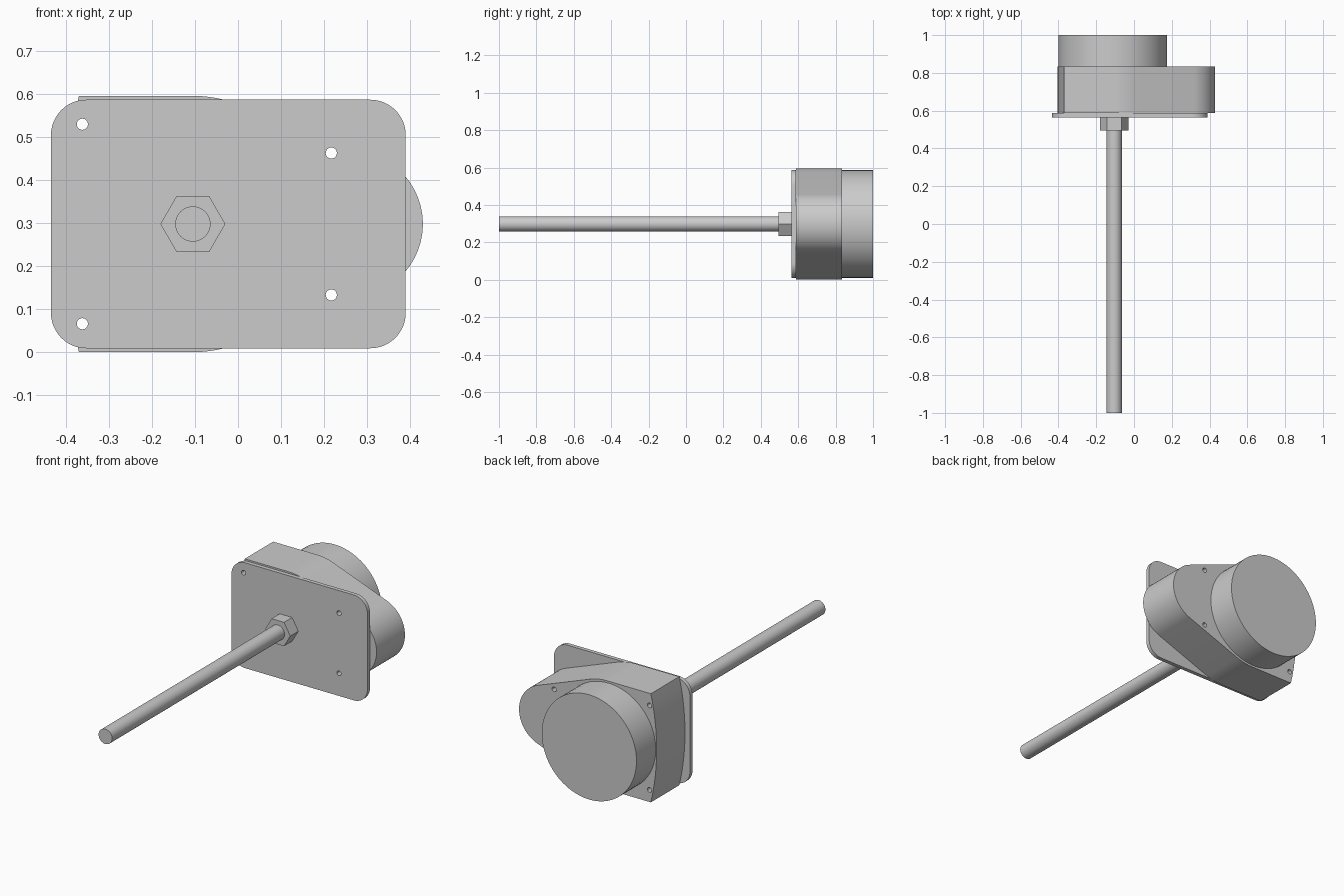
import bpy, bmesh
from math import sin, cos, pi, asin, radians

if "Cube" in bpy.data.objects:
    bpy.data.objects.remove(bpy.data.objects["Cube"])

ZC = 0.298          # height of the shared axis
SHAFT_X = -0.105    # shaft position


def arc(cx, cz, r, a0, a1, n):
    """Points on an arc, angles in radians, both ends included."""
    return [(cx + r * cos(a0 + (a1 - a0) * i / n),
             cz + r * sin(a0 + (a1 - a0) * i / n)) for i in range(n + 1)]


def circle(cx, cz, r, n):
    return arc(cx, cz, r, 0, 2 * pi, n)[:-1]


def extrude_profile(name, loops, y0, y1):
    """Fill an x/z outline (later loops are holes) and extrude it along y."""
    bm = bmesh.new()
    for pts in loops:
        vs = [bm.verts.new((x, y0, z)) for x, z in pts]
        for a, b in zip(vs, vs[1:] + vs[:1]):
            bm.edges.new((a, b))
    if len(loops) == 1:
        bm.faces.new(bm.verts[:])
    else:
        bmesh.ops.triangle_fill(bm, edges=bm.edges[:], use_beauty=True)
    ext = bmesh.ops.extrude_face_region(bm, geom=bm.faces[:], use_keep_orig=True)
    for v in ext["geom"]:
        if isinstance(v, bmesh.types.BMVert):
            v.co.y = y1
    bmesh.ops.recalc_face_normals(bm, faces=bm.faces[:])
    mesh = bpy.data.meshes.new(name)
    bm.to_mesh(mesh)
    bm.free()
    obj = bpy.data.objects.new(name, mesh)
    bpy.context.collection.objects.link(obj)
    return obj


# Screw holes shared by plate and housing
holes = [circle(x, ZC + s * dz, 0.013, 24)
         for x, dz in ((-0.362, 0.232), (0.217, 0.165)) for s in (1, -1)]

# Mounting plate with rounded corners
x0, x1, h, r = -0.435, 0.39, 0.289, 0.082
plate = []
for i, (cx, cz) in enumerate(((x1 - r, ZC + h - r), (x0 + r, ZC + h - r),
                              (x0 + r, ZC - h + r), (x1 - r, ZC - h + r))):
    plate += arc(cx, cz, r, i * pi / 2, (i + 1) * pi / 2, 12)
extrude_profile("mounting_plate", [plate] + holes, 0.565, 0.587)

# Gear housing: large arc tapering to a small round end, bowed left side
R, rs, ex = 0.298, 0.17, 0.26
t = pi / 2 - asin((R - rs) / (ex - SHAFT_X))     # tangent angle
bow_r = (0.298 ** 2 + 0.035 ** 2) / (2 * 0.035)
bow = asin(0.298 / bow_r)
housing = arc(ex, ZC, rs, -t, t, 32)
housing += arc(SHAFT_X, ZC, R, t, pi / 2, 8)
housing += arc(-0.405 + bow_r, ZC, bow_r, pi - bow, pi + bow, 12)
housing += arc(SHAFT_X, ZC, R, -pi / 2, -t, 8)
extrude_profile("gear_housing", [housing] + holes, 0.587, 0.833)

# Motor can, hex nut and shaft
extrude_profile("motor_can", [circle(-0.1125, ZC, 0.2875, 64)], 0.833, 1.0)
extrude_profile("hex_nut", [circle(SHAFT_X, ZC, 0.0755, 6)], 0.495, 0.565)
extrude_profile("shaft", [circle(SHAFT_X, ZC, 0.041, 40)], -1.0, 0.495)

# Smooth round walls, keep real edges sharp
for o in bpy.context.collection.objects:
    o.select_set(True)
    bpy.context.view_layer.objects.active = o
bpy.ops.object.shade_smooth_by_angle(angle=radians(20))
